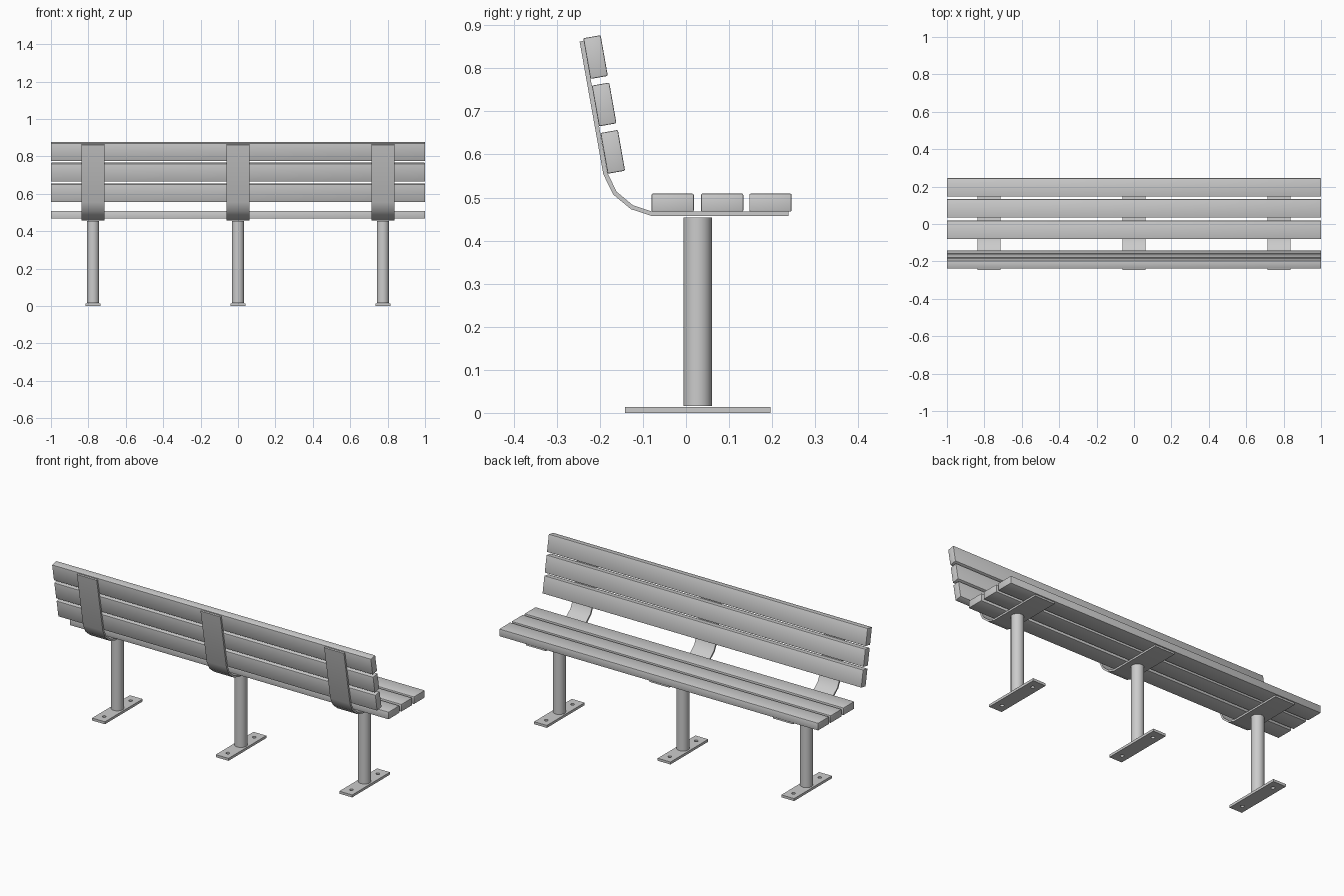
import bpy, bmesh, math
from mathutils import Vector

cube = bpy.data.objects.get("Cube")
if cube:
    bpy.data.objects.remove(cube, do_unlink=True)

grey = bpy.data.materials.new("plain grey")
grey.use_nodes = True
COLOUR = (0.6, 0.6, 0.6, 1)
grey.diffuse_color = COLOUR
grey.node_tree.nodes["Principled BSDF"].inputs["Base Color"].default_value = COLOUR


def finish(obj, name, smooth=True):
    obj.name = name
    obj.data.materials.clear()
    obj.data.materials.append(grey)
    bpy.ops.object.select_all(action='DESELECT')
    obj.select_set(True)
    bpy.context.view_layer.objects.active = obj
    if smooth:
        bpy.ops.object.shade_smooth_by_angle(angle=math.radians(32))
    return obj


def box(name, centre, size, tilt=0.0, bevel=0.0):
    bpy.ops.mesh.primitive_cube_add(size=1, location=centre)
    obj = bpy.context.object
    obj.scale = size
    bpy.ops.object.transform_apply(location=False, rotation=False, scale=True)
    obj.rotation_euler.x = tilt
    if bevel:
        mod = obj.modifiers.new("soft_edges", 'BEVEL')
        mod.width = bevel
        mod.segments = 2
        bpy.ops.object.modifier_apply(modifier=mod.name)
    return finish(obj, name, bool(bevel))


def cylinder(name, x, y, z0, z1, radius, sides):
    bpy.ops.mesh.primitive_cylinder_add(
        vertices=sides, radius=radius, depth=z1 - z0, location=(x, y, (z0 + z1) / 2))
    return finish(bpy.context.object, name)


def strap(name, x, width, path, thickness):
    """Flat bar bent along a y-z path, thickened to the inner side."""
    pts = [Vector(p) for p in path]
    inner = []
    for i, p in enumerate(pts):
        dirs = []
        if i > 0:
            dirs.append((p - pts[i - 1]).normalized())
        if i < len(pts) - 1:
            dirs.append((pts[i + 1] - p).normalized())
        normals = [Vector((-d.y, d.x)) for d in dirs]
        mitre = sum(normals, Vector((0, 0))).normalized()
        inner.append(p + mitre * thickness / mitre.dot(normals[0]))
    bm = bmesh.new()
    rows = [[bm.verts.new((x + sx * width / 2, q.x, q.y))
             for q, sx in ((a, -1), (a, 1), (b, 1), (b, -1))]
            for a, b in zip(pts, inner)]
    for r, s in zip(rows, rows[1:]):
        for k in range(4):
            j = (k + 1) % 4
            bm.faces.new((r[k], r[j], s[j], s[k]))
    bm.faces.new(rows[0])
    bm.faces.new(rows[-1])
    bmesh.ops.recalc_face_normals(bm, faces=bm.faces)
    mesh = bpy.data.meshes.new(name)
    bm.to_mesh(mesh)
    bm.free()
    obj = bpy.data.objects.new(name, mesh)
    bpy.context.collection.objects.link(obj)
    return finish(obj, name)


def foot_plate(name, x, y):
    """Base plate with a bolt hole near each end."""
    plate = box(name, (x, y, 0.007), (0.08, 0.338, 0.014))
    for side in (-1, 1):
        cutter = cylinder("hole_cutter", x, y + side * 0.118, -0.02, 0.04, 0.01, 16)
        cutter.hide_render = True
        mod = plate.modifiers.new("bolt_hole", 'BOOLEAN')
        mod.operation = 'DIFFERENCE'
        mod.solver = 'EXACT'
        mod.object = cutter
        bpy.context.view_layer.objects.active = plate
        bpy.ops.object.modifier_apply(modifier=mod.name)
        bpy.data.objects.remove(cutter, do_unlink=True)
    finish(plate, name)


# Seat slats
for i, y in enumerate((-0.031, 0.084, 0.196)):
    box(f"seat_slat_{i + 1}", (0, y, 0.488), (2, 0.098, 0.042), bevel=0.003)

# Backrest slats, leaning back
for i, (y, z) in enumerate(((-0.170, 0.606), (-0.190, 0.716), (-0.210, 0.826))):
    box(f"back_slat_{i + 1}", (0, y, z), (2, 0.041, 0.096),
        tilt=math.radians(10), bevel=0.003)

# Bent straps, posts and foot plates
PATH = [(-0.247, 0.862), (-0.192, 0.554), (-0.169, 0.507),
        (-0.128, 0.473), (-0.079, 0.457), (0.238, 0.457)]
for label, x in (("right", -0.775), ("middle", 0), ("left", 0.775)):
    strap(f"{label}_strap", x, 0.124, PATH, 0.010)
    cylinder(f"{label}_post", x, 0.027, 0.016, 0.454, 0.033, 32)
    foot_plate(f"{label}_foot_plate", x, 0.027)
